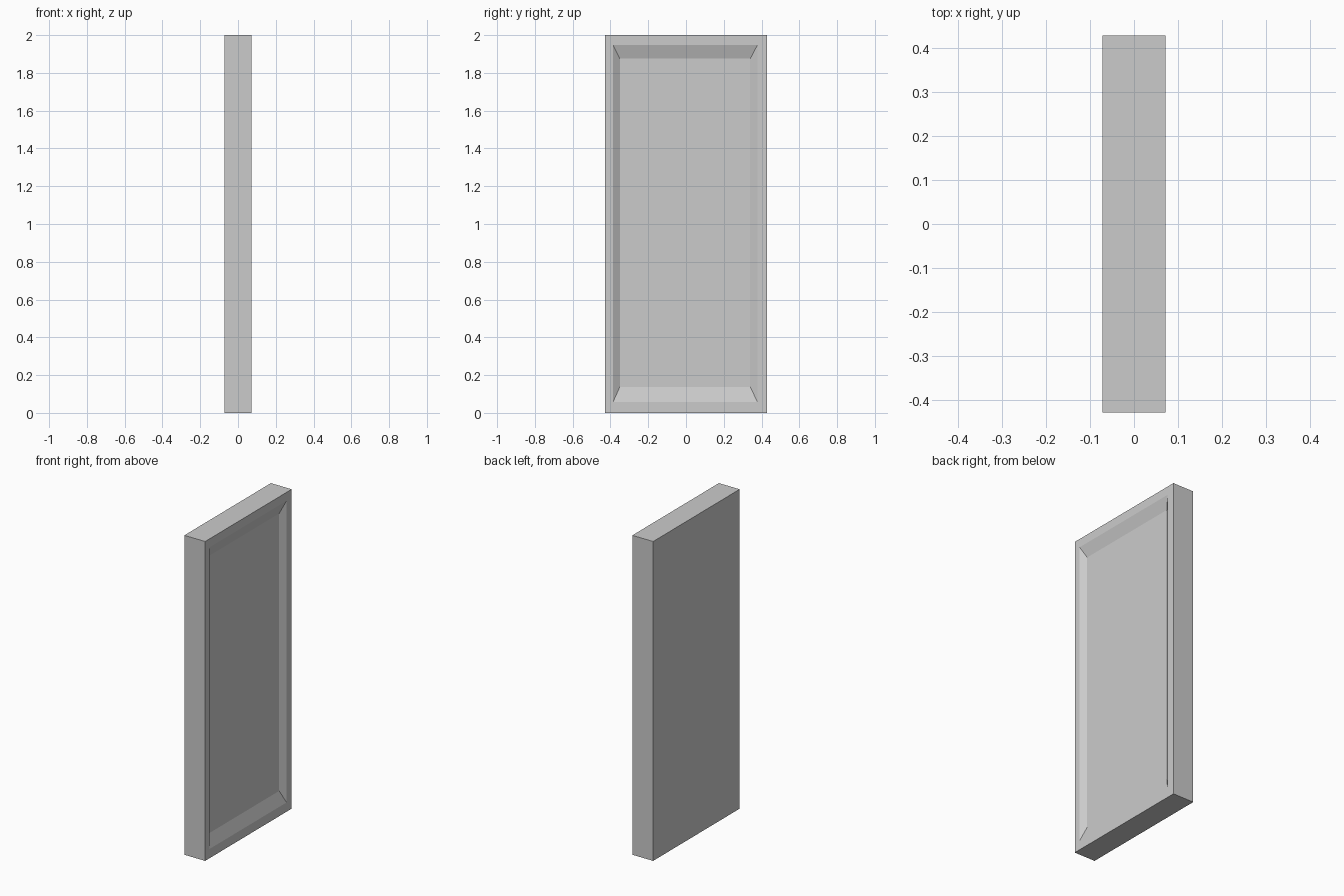
import bpy, bmesh

if "Cube" in bpy.data.objects:
    bpy.data.objects.remove(bpy.data.objects["Cube"])

HX, HY, H = 0.072, 0.428, 2.0
bm = bmesh.new()


def loop(x, y0, y1, z0, z1):
    """Rectangular loop of vertices in a plane of constant x."""
    return [bm.verts.new((x, y, z)) for y, z in ((y0, z0), (y1, z0), (y1, z1), (y0, z1))]


# Loops from the back face to the floor of the sloped recess on the +x face
loops = [
    loop(-HX, -HY, HY, 0, H),
    loop(HX, -HY, HY, 0, H),
    loop(HX, -0.386, 0.378, 0.058, 1.947),
    loop(HX - 0.025, -0.350, 0.340, 0.138, 1.875),
]
for a, b in zip(loops, loops[1:]):
    for i in range(4):
        j = (i + 1) % 4
        bm.faces.new((a[i], a[j], b[j], b[i]))

# Back and recess floor
bm.faces.new(loops[0][::-1])
bm.faces.new(loops[-1])
bmesh.ops.recalc_face_normals(bm, faces=bm.faces)

mesh = bpy.data.meshes.new("door_panel")
bm.to_mesh(mesh)
bm.free()
panel = bpy.data.objects.new("door_panel", mesh)
bpy.context.collection.objects.link(panel)
